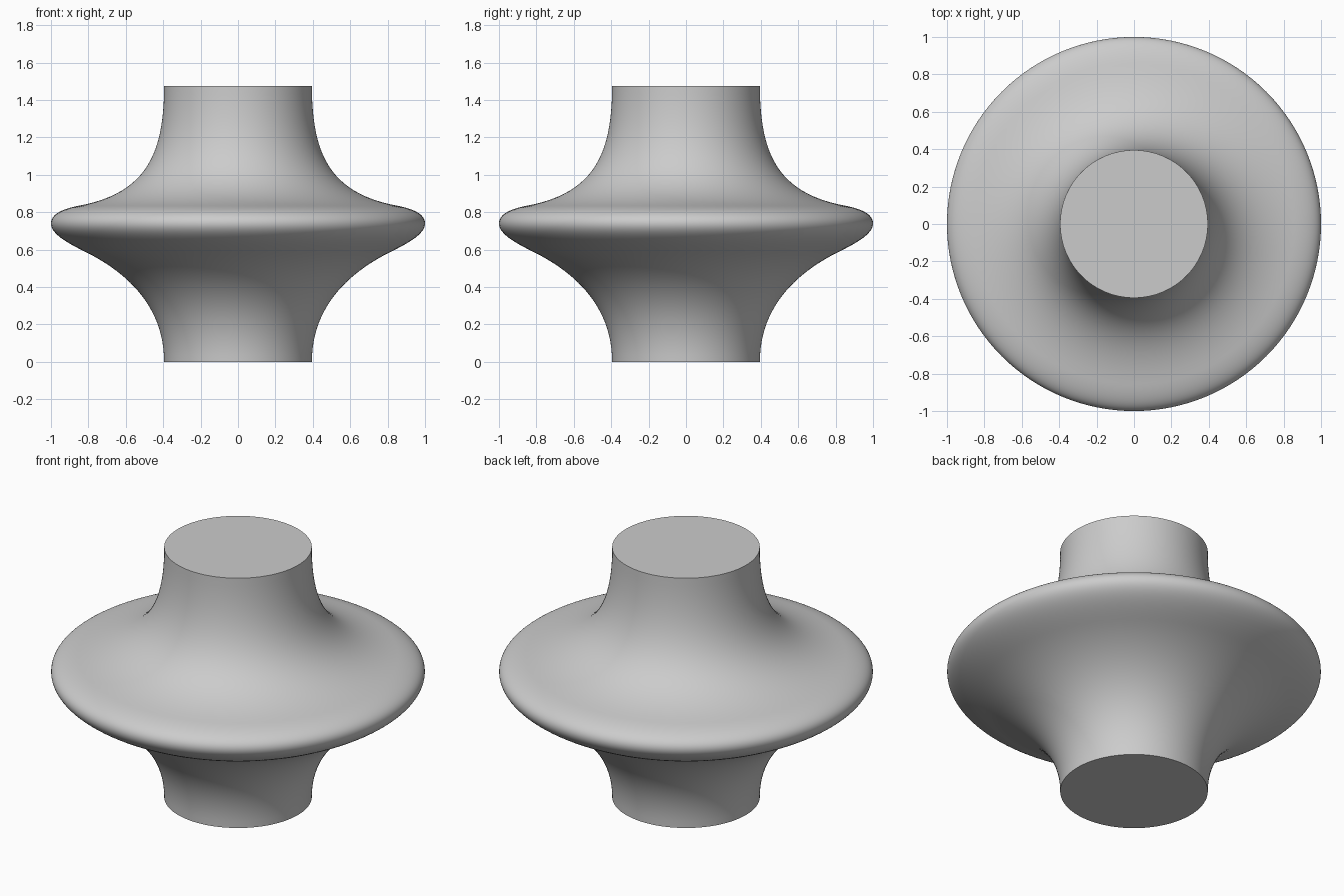
import bpy, bmesh, math
from mathutils import Vector
from mathutils.geometry import interpolate_bezier

cube = bpy.data.objects.get("Cube")
if cube:
    bpy.data.objects.remove(cube)

# Single grey material
grey = bpy.data.materials.new("light_grey")
grey.use_nodes = True
colour = (0.6, 0.6, 0.6, 1)
grey.diffuse_color = colour
grey.node_tree.nodes["Principled BSDF"].inputs["Base Color"].default_value = colour

# Half profile as (radius, height) Bezier segments, from base to top
SEGMENTS = [
    ((0.395, 0), (0.395, 0.3), (0.6, 0.48), (0.81, 0.585)),        # lower flare
    ((0.81, 0.585), (0.9, 0.63), (1, 0.68), (1, 0.74)),            # under rim
    ((1, 0.74), (1, 0.785), (0.95, 0.816), (0.85, 0.835)),         # upper rim
    ((0.85, 0.835), (0.5, 0.9), (0.395, 1.1), (0.395, 1.475)),     # upper flare
]


def profile_points(segments, steps=24):
    points = []
    for segment in segments:
        knots = [Vector((r, 0, z)) for r, z in segment]
        curve = interpolate_bezier(*knots, steps)
        points += curve if not points else curve[1:]
    return points


# Revolve the profile around the upright axis and close both ends
bm = bmesh.new()
verts = [bm.verts.new(p) for p in profile_points(SEGMENTS)]
edges = [bm.edges.new(pair) for pair in zip(verts, verts[1:])]
bmesh.ops.spin(bm, geom=verts + edges, cent=(0, 0, 0), axis=(0, 0, 1),
               angle=math.tau, steps=128, use_merge=False)
bmesh.ops.remove_doubles(bm, verts=bm.verts, dist=1e-5)
bmesh.ops.holes_fill(bm, edges=[e for e in bm.edges if e.is_boundary], sides=0)
bmesh.ops.recalc_face_normals(bm, faces=bm.faces)

mesh = bpy.data.meshes.new("flanged_spindle")
bm.to_mesh(mesh)
bm.free()
mesh.materials.append(grey)
spindle = bpy.data.objects.new("flanged_spindle", mesh)
bpy.context.collection.objects.link(spindle)

# Smooth the sides while keeping the cap edges crisp
bpy.context.view_layer.objects.active = spindle
spindle.select_set(True)
bpy.ops.object.shade_smooth_by_angle(angle=math.radians(40))
